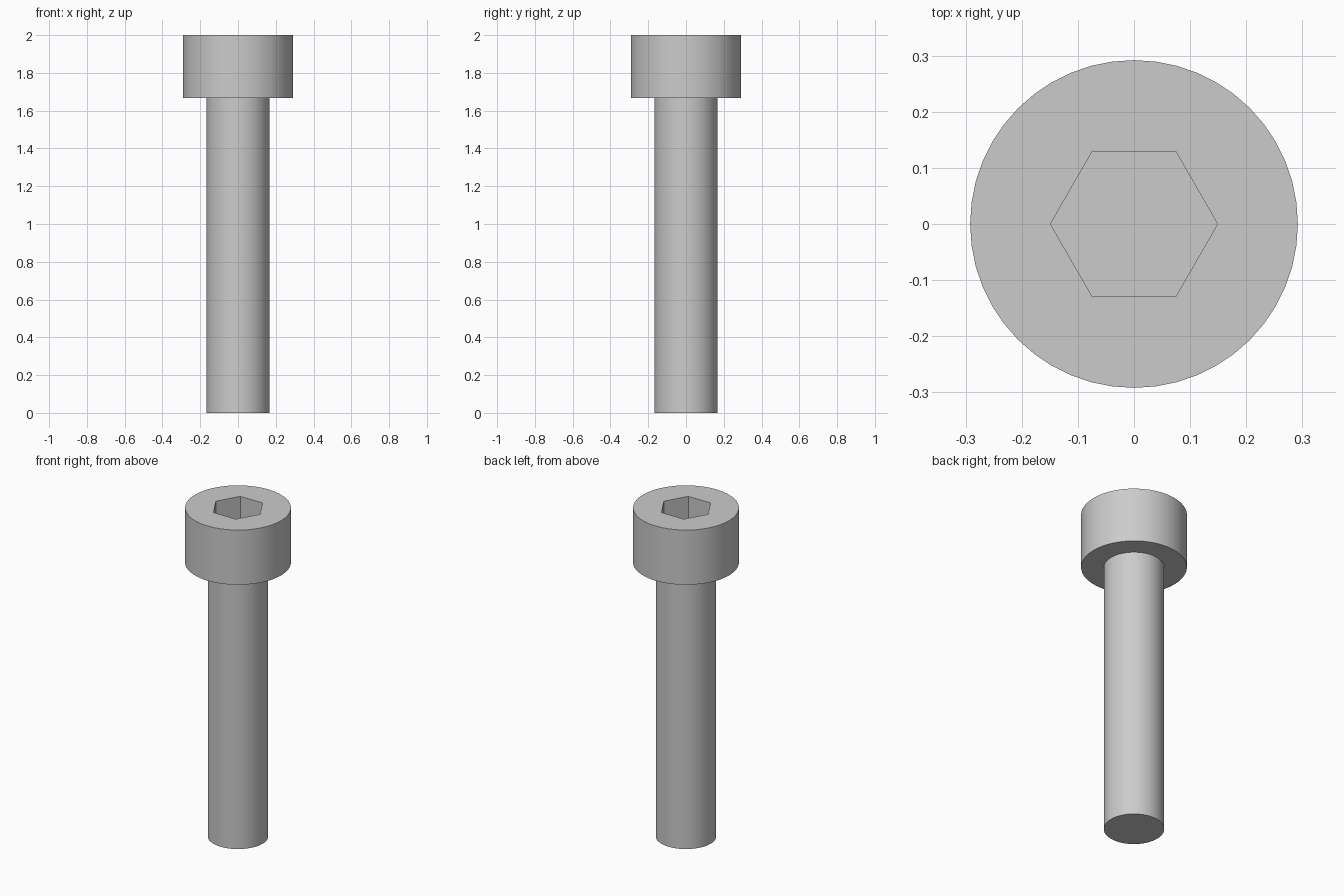
import bpy
import bmesh
import math

cube = bpy.data.objects.get("Cube")
if cube:
    bpy.data.objects.remove(cube, do_unlink=True)

SIDES = 48
HEIGHT = 2.0
HEAD_BASE = 1.667
HEAD_RADIUS = 0.292
SHANK_RADIUS = 0.167
SOCKET_RADIUS = 0.149
SOCKET_DEPTH = 0.17

steel = bpy.data.materials.new("grey steel")
steel.use_nodes = True
colour = (0.6, 0.6, 0.6, 1.0)
steel.diffuse_color = colour
steel.node_tree.nodes["Principled BSDF"].inputs["Base Color"].default_value = colour


def lathe(name, profile, sides):
    """Turn a (radius, z) profile about z into a closed, capped solid."""
    bm = bmesh.new()
    rings = []
    for radius, z in profile:
        angles = [math.tau * i / sides for i in range(sides)]
        rings.append([bm.verts.new((radius * math.cos(a), radius * math.sin(a), z))
                      for a in angles])
    for low, high in zip(rings, rings[1:]):
        for i in range(sides):
            j = (i + 1) % sides
            bm.faces.new((low[i], low[j], high[j], high[i]))
    bm.faces.new(rings[0][::-1])
    bm.faces.new(rings[-1])
    mesh = bpy.data.meshes.new(name)
    bm.to_mesh(mesh)
    bm.free()
    mesh.materials.append(steel)
    obj = bpy.data.objects.new(name, mesh)
    bpy.context.collection.objects.link(obj)
    return obj


# Shank and cylindrical head turned as one body
bolt = lathe("socket_head_bolt", [(SHANK_RADIUS, 0), (SHANK_RADIUS, HEAD_BASE),
                                  (HEAD_RADIUS, HEAD_BASE), (HEAD_RADIUS, HEIGHT)], SIDES)

# Hexagonal drive socket cut into the head
cutter = lathe("socket_cutter", [(SOCKET_RADIUS, HEIGHT - SOCKET_DEPTH),
                                 (SOCKET_RADIUS, HEIGHT + 0.1)], 6)
cutter.hide_render = True
cut = bolt.modifiers.new("hex_socket", "BOOLEAN")
cut.operation = "DIFFERENCE"
cut.solver = "EXACT"
cut.object = cutter

bpy.ops.object.select_all(action="DESELECT")
bolt.select_set(True)
bpy.context.view_layer.objects.active = bolt
bpy.ops.object.modifier_apply(modifier=cut.name)
bpy.data.objects.remove(cutter, do_unlink=True)

# Round sides smooth, rims and socket crisp
bpy.ops.object.shade_smooth_by_angle(angle=math.radians(30))
